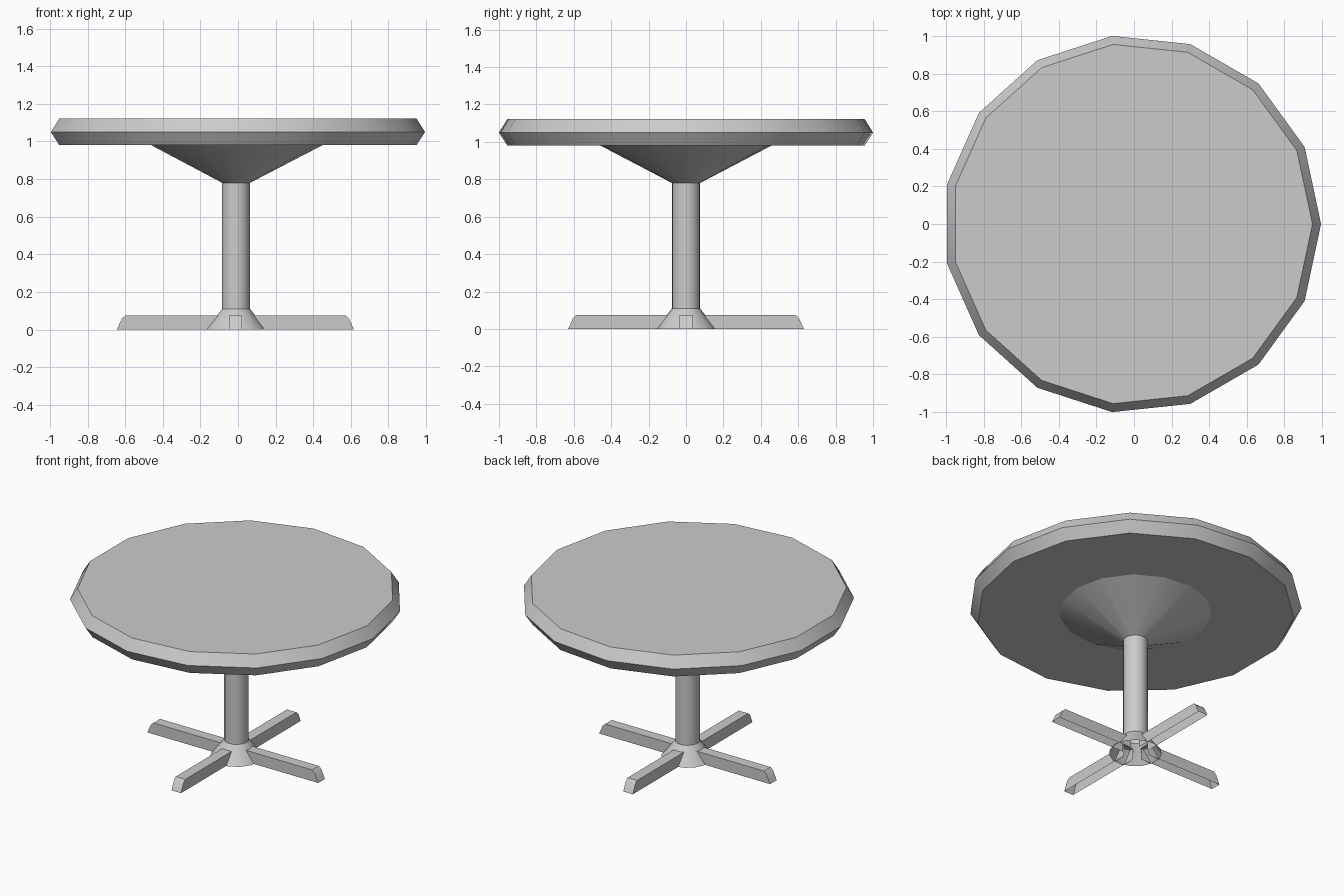
import bpy, math

if "Cube" in bpy.data.objects:
    bpy.data.objects.remove(bpy.data.objects["Cube"])

CX = -0.011   # axis of the table (odd side count shifts the bounds)
SIDES = 15


def finish(name, verts, faces):
    me = bpy.data.meshes.new(name)
    me.from_pydata(verts, [], faces)
    me.update()
    ob = bpy.data.objects.new(name, me)
    bpy.context.collection.objects.link(ob)
    bpy.ops.object.select_all(action='DESELECT')
    ob.select_set(True)
    bpy.context.view_layer.objects.active = ob
    bpy.ops.object.shade_smooth_by_angle(angle=math.radians(30))
    return ob


def lathe(name, profile, cap_top=False):
    """Revolve (radius, z) points, listed from the bottom up."""
    verts, faces = [], []
    for r, z in profile:
        for k in range(SIDES):
            a = 2 * math.pi * k / SIDES
            verts.append((CX + r * math.cos(a), r * math.sin(a), z))
    for i in range(len(profile) - 1):
        for k in range(SIDES):
            n = (k + 1) % SIDES
            b, t = i * SIDES, (i + 1) * SIDES
            faces.append((b + k, b + n, t + n, t + k))
    if cap_top:
        faces.append(tuple(range(len(verts) - SIDES, len(verts))))
    return finish(name, verts, faces)


# Round top with a pointed rim; the underside meets the support cone
lathe("table_top", [(0.46, 0.98), (0.96, 0.98), (1.0055, 1.05), (0.96, 1.122)], True)

# Pedestal: flared foot, column and support cone, hollow underneath
lathe("pedestal", [(0.16, 0), (0.075, 0.11), (0.075, 0.78), (0.46, 0.98)])

# Four feet with rounded ends, open underneath
LEG_PROFILE = [(0.07, 0), (0.07, 0.075), (0.585, 0.075), (0.604, 0.058), (0.63, 0)]
for i, side in enumerate(("right", "back", "left", "front")):
    n = len(LEG_PROFILE)
    c, s = round(math.cos(i * math.pi / 2)), round(math.sin(i * math.pi / 2))
    verts = [(CX - 0.003 + c * u - s * w, s * u + c * w, z)
             for w in (-0.035, 0.035) for u, z in LEG_PROFILE]
    faces = [tuple(reversed(range(n))), tuple(range(n, 2 * n))]
    faces += [(j, j + 1, n + j + 1, n + j) for j in range(1, n - 1)]
    leg = finish(side + "_foot", verts, faces)
    leg.data.flip_normals() if leg.data.polygons[2].normal.z < 0 else None
    # Side walls face outwards
    import bmesh
    bm = bmesh.new()
    bm.from_mesh(leg.data)
    bmesh.ops.recalc_face_normals(bm, faces=bm.faces)
    bm.to_mesh(leg.data)
    bm.free()
